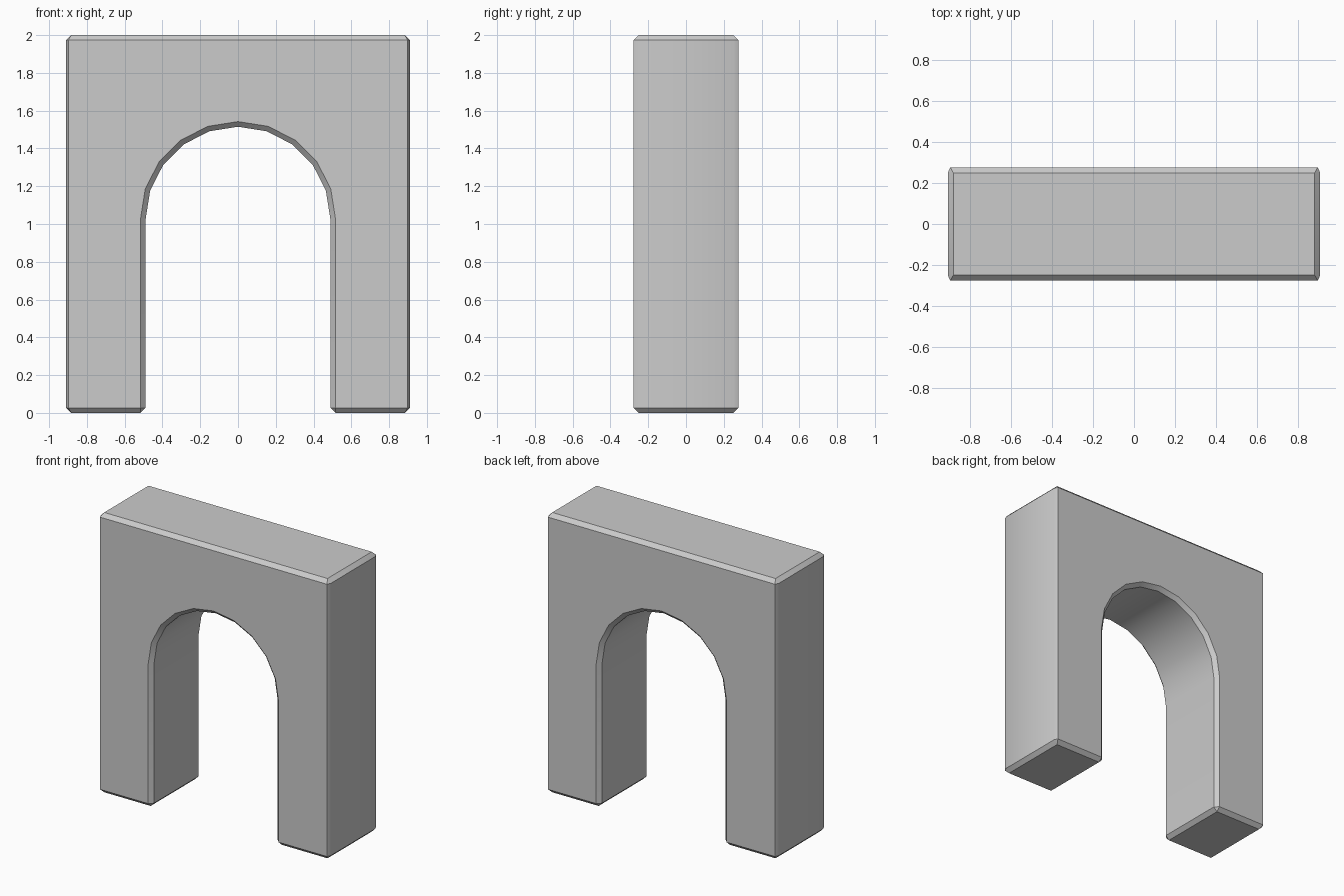
import bpy, bmesh
from math import sin, cos, pi, radians

if "Cube" in bpy.data.objects:
    bpy.data.objects.remove(bpy.data.objects["Cube"])

HALF_W, HALF_D, HEIGHT = 0.91, 0.277, 2.0
RADIUS, SPRING, STEPS = 0.489, 1.026, 10
CHAMFER = 0.027

# Front outline: outer block with a round-headed opening
outline = [(-RADIUS, 0), (-HALF_W, 0), (-HALF_W, HEIGHT),
           (HALF_W, HEIGHT), (HALF_W, 0), (RADIUS, 0)]
outline += [(RADIUS * cos(pi * i / STEPS), SPRING + RADIUS * sin(pi * i / STEPS))
            for i in range(STEPS + 1)]

# Extrude the outline through the depth
bm = bmesh.new()
front = bm.faces.new([bm.verts.new((x, -HALF_D, z)) for x, z in outline])
ext = bmesh.ops.extrude_face_region(bm, geom=[front], use_keep_orig=True)
back = [v for v in ext["geom"] if isinstance(v, bmesh.types.BMVert)]
bmesh.ops.translate(bm, verts=back, vec=(0, 2 * HALF_D, 0))
bmesh.ops.recalc_face_normals(bm, faces=bm.faces[:])

# Chamfer every sharp edge, leaving the arch facets alone
sharp = [e for e in bm.edges if e.calc_face_angle(0) > radians(30)]
bmesh.ops.bevel(bm, geom=sharp, offset=CHAMFER, offset_type='OFFSET',
                segments=1, profile=0.5, affect='EDGES')

# The outer upright chamfers are narrower across the front and back
for v in bm.verts:
    if abs(v.co.y) > HALF_D - 0.001 and abs(v.co.x) > 0.8:
        v.co.x = (HALF_W - 0.012) * (1 if v.co.x > 0 else -1)
bmesh.ops.recalc_face_normals(bm, faces=bm.faces[:])

mesh = bpy.data.meshes.new("archway")
bm.to_mesh(mesh)
bm.free()
archway = bpy.data.objects.new("archway", mesh)
bpy.context.collection.objects.link(archway)

# Smooth shading with crisp edges
bpy.context.view_layer.objects.active = archway
archway.select_set(True)
bpy.ops.object.shade_smooth_by_angle(angle=radians(30))
